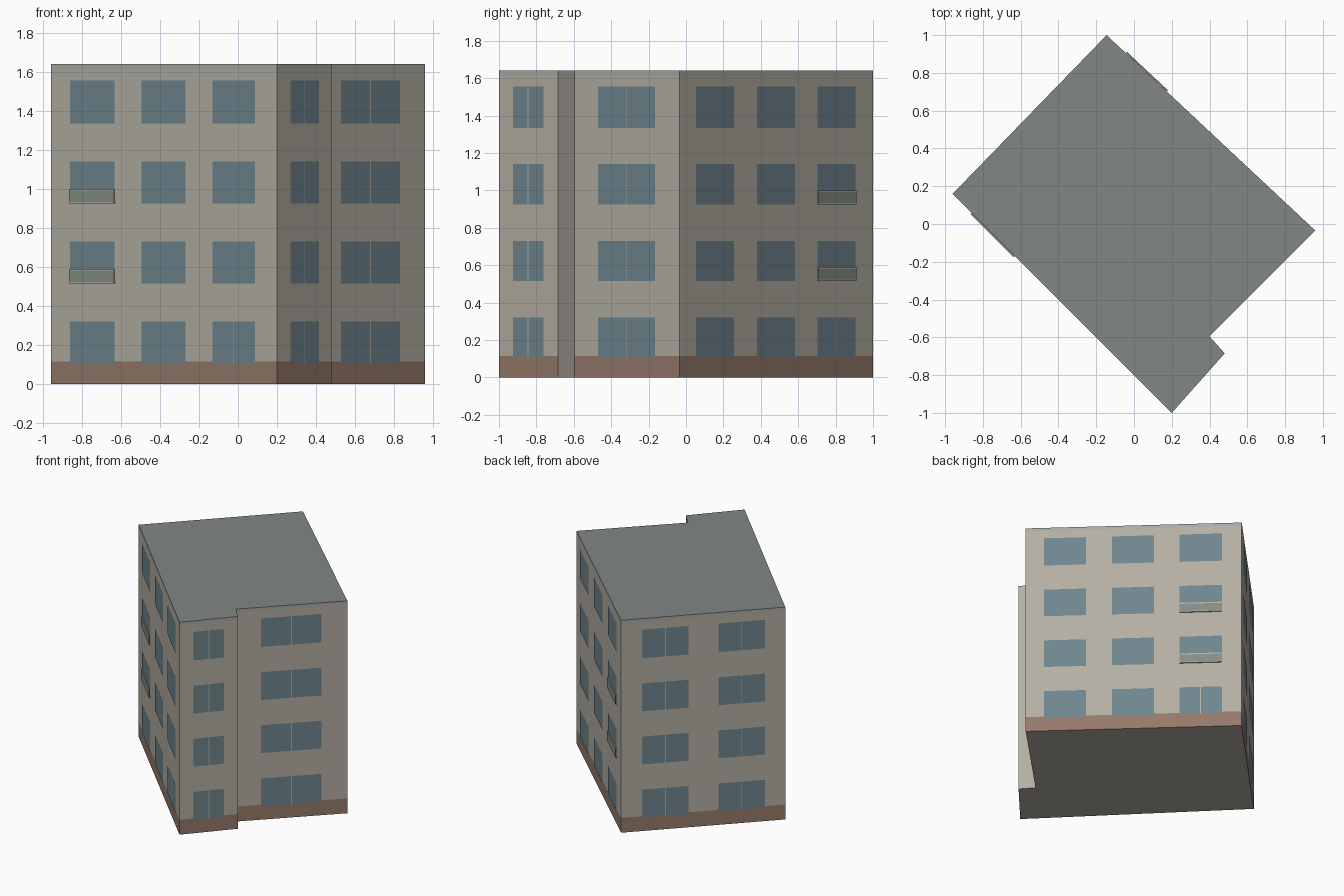
import bpy, bmesh
from mathutils import Vector

if "Cube" in bpy.data.objects:
    bpy.data.objects.remove(bpy.data.objects["Cube"])


def material(name, rgb):
    m = bpy.data.materials.new(name)
    m.diffuse_color = (*[c ** 2.2 for c in rgb], 1)
    m.use_nodes = True
    m.node_tree.nodes["Principled BSDF"].inputs["Base Color"].default_value = m.diffuse_color
    return m


WALL = material("plaster", (0.70, 0.68, 0.635))
TRIM = material("trim", (0.66, 0.66, 0.64))
BRICK = material("brick", (0.58, 0.475, 0.415))
GLASS = material("glass", (0.435, 0.52, 0.55))
RAIL = material("balcony_panel", (0.52, 0.55, 0.52))
ROOF = material("roof", (0.50, 0.525, 0.515))

# Footprint, counter-clockwise from the left corner
PLAN = [(-0.96, 0.16), (0.20, -1.0), (0.48, -0.685),
        (0.40, -0.595), (0.96, -0.035), (-0.145, 1.0)]
PLINTH, EAVE, TOP = 0.115, 1.615, 1.64
FLOORS = [(0.105, 0.32), (0.515, 0.73), (0.925, 1.14), (1.335, 1.555)]


def finish(name, bm, mats):
    me = bpy.data.meshes.new(name)
    bm.to_mesh(me)
    bm.free()
    for m in mats:
        me.materials.append(m)
    ob = bpy.data.objects.new(name, me)
    bpy.context.collection.objects.link(ob)
    return ob


def wall(i):
    a = Vector((*PLAN[i], 0))
    b = Vector((*PLAN[(i + 1) % 6], 0))
    d = (b - a).normalized()
    return a, b, Vector((d.y, -d.x, 0))


def panel(name, i, t0, t1, z0, z1, out, mat, depth=0):
    """Panel on wall i between fractions t0..t1, pushed out; a box if depth."""
    a, b, n = wall(i)
    bm = bmesh.new()
    p, q = a.lerp(b, t0) + n * out, a.lerp(b, t1) + n * out
    vs = [bm.verts.new((v.x, v.y, z)) for v, z in ((p, z0), (q, z0), (q, z1), (p, z1))]
    f = bm.faces.new(vs)
    if depth:
        ext = bmesh.ops.extrude_face_region(bm, geom=[f], use_keep_orig=True)
        moved = [v for v in ext["geom"] if isinstance(v, bmesh.types.BMVert)]
        bmesh.ops.translate(bm, verts=moved, vec=-n * depth)
        bmesh.ops.recalc_face_normals(bm, faces=bm.faces)
    finish(name, bm, [mat])


# Building shell: floor, plinth, plaster and eave bands, flat roof
bm = bmesh.new()
rings = [[bm.verts.new((x, y, z)) for x, y in PLAN] for z in (0, PLINTH, EAVE, TOP)]
for level, mat in enumerate((1, 0, 2)):
    lo, hi = rings[level], rings[level + 1]
    for i in range(6):
        j = (i + 1) % 6
        f = bm.faces.new((lo[i], lo[j], hi[j], hi[i]))
        f.material_index = 0 if i == 2 else mat
bm.faces.new(rings[0][::-1]).material_index = 0
bm.faces.new(rings[3]).material_index = 3
finish("building_shell", bm, [WALL, BRICK, TRIM, ROOF])

# Per wall: window spans, which columns are split on every floor,
# the balcony column, and the column split only at ground level
LAYOUT = {
    0: ([(0.086, 0.284), (0.403, 0.597), (0.716, 0.905)], False, 0, 2),
    1: ([(0.24, 0.76)], True, None, None),
    3: ([(0.224, 0.768)], True, None, None),
    4: ([(0.085, 0.28), (0.40, 0.595), (0.712, 0.908)], False, 2, 2),
    5: ([(0.127, 0.412), (0.592, 0.877)], True, None, None),
}

for i, (spans, split, balcony, door) in LAYOUT.items():
    a, b, _ = wall(i)
    half = 0.003 / (b - a).length
    for c, (t0, t1) in enumerate(spans):
        for k, (z0, z1) in enumerate(FLOORS):
            tag = f"{i}_{c}_{k}"
            panel("window_" + tag, i, t0, t1, z0, z1, 0.002, GLASS)
            # Mullion
            if split or (k == 0 and c == door):
                m = (t0 + t1) / 2
                panel("mullion_" + tag, i, m - half, m + half, z0, z1, 0.003, WALL)
            # Shallow balcony front with a pale top rail
            if c == balcony and k in (1, 2):
                panel("balcony_" + tag, i, t0, t1, z0 + 0.008, z0 + 0.066, 0.009, RAIL, 0.004)
                panel("handrail_" + tag, i, t0, t1, z0 + 0.066, z0 + 0.075, 0.009, WALL, 0.006)
                panel("balcony_sill_" + tag, i, t0, t1, z0, z0 + 0.008, 0.009, WALL, 0.008)
